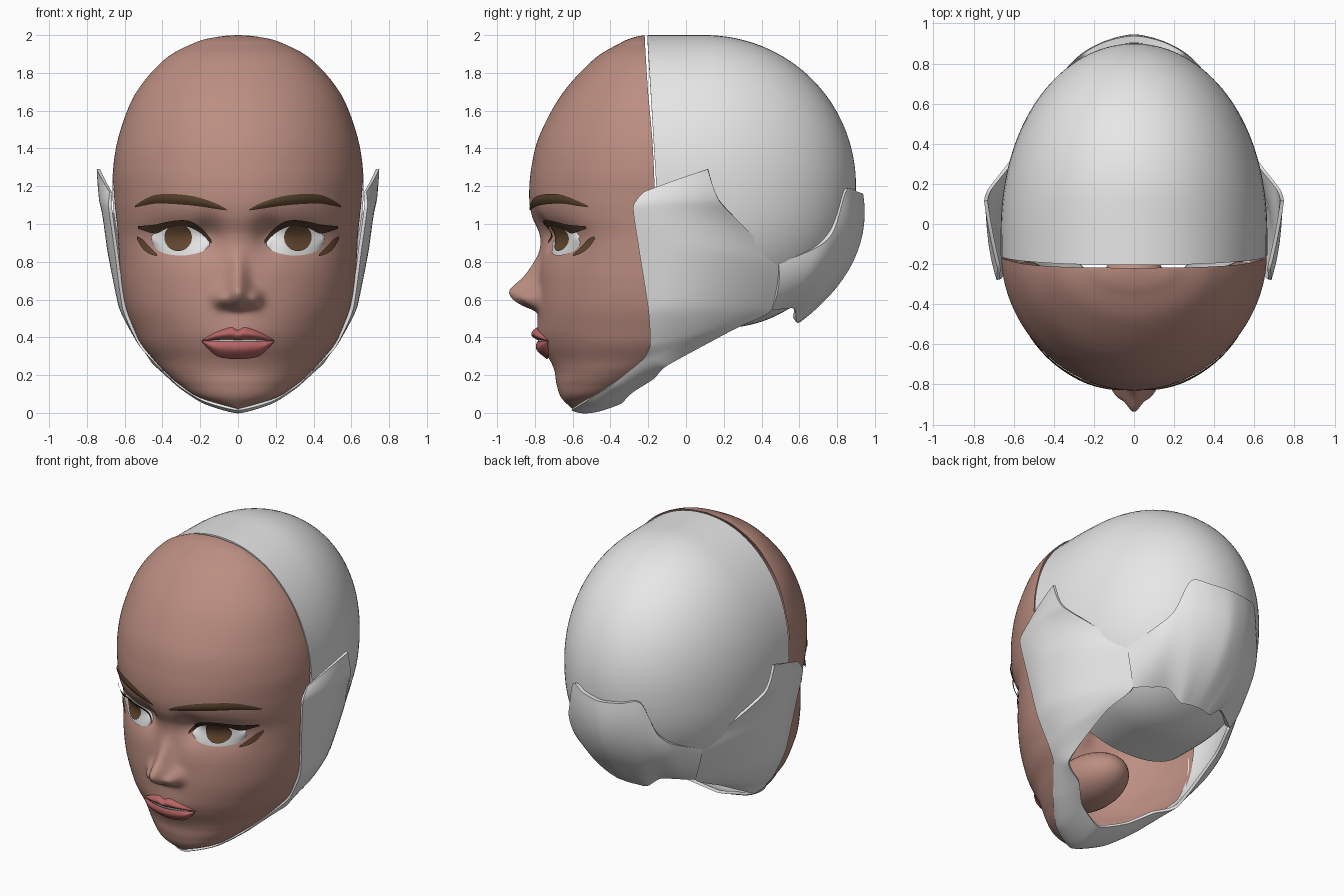
import bpy, bmesh
from math import sin, cos, pi, exp, radians, copysign
from mathutils import Vector

if "Cube" in bpy.data.objects:
    bpy.data.objects.remove(bpy.data.objects["Cube"])


def material(name, *rgb):
    m = bpy.data.materials.new(name)
    m.use_nodes = True
    m.diffuse_color = (*rgb, 1)
    bsdf = next(n for n in m.node_tree.nodes if n.type == "BSDF_PRINCIPLED")
    bsdf.inputs["Base Color"].default_value = (*rgb, 1)
    return m


skin = material("skin", .50, .27, .22)
shell = material("white shell", .8, .8, .8)
eye_white = material("eye white", .85, .85, .85)
brown = material("iris brown", .13, .065, .03)
brow_brown = material("brow brown", .085, .048, .022)
dark = material("dark lash", .06, .033, .018)
lip = material("lip red", .48, .13, .13)


def smooth(points, steps, tension=1.0):
    """Curve through tuples of any length."""
    p = [Vector(q) for q in points]
    p = [p[0]] + p + [p[-1]]
    out = []
    for a, b, c, d in zip(p, p[1:], p[2:], p[3:]):
        m0, m1 = (c - a) * .5 * tension, (d - b) * .5 * tension
        for i in range(steps):
            t = i / steps
            out.append(b * (2*t**3 - 3*t*t + 1) + m0 * (t**3 - 2*t*t + t)
                       + c * (3*t*t - 2*t**3) + m1 * (t**3 - t*t))
    return out + [p[-1]]


def sheet(name, rows, mat, thick=0.0):
    """Surface from rows of points, facing away from the head centre."""
    bm = bmesh.new()
    grid = [[bm.verts.new(q) for q in row] for row in rows]
    for r, s in zip(grid, grid[1:]):
        for i in range(len(r) - 1):
            bm.faces.new((r[i], r[i + 1], s[i + 1], s[i]))
    bmesh.ops.remove_doubles(bm, verts=bm.verts, dist=.0004)
    bm.normal_update()
    middle = Vector((0, 0, 1))
    if sum(f.normal.dot(f.calc_center_median() - middle) * f.calc_area() for f in bm.faces) < 0:
        bmesh.ops.reverse_faces(bm, faces=bm.faces)
    me = bpy.data.meshes.new(name)
    bm.to_mesh(me)
    bm.free()
    me.materials.append(mat)
    ob = bpy.data.objects.new(name, me)
    bpy.context.scene.collection.objects.link(ob)
    bpy.ops.object.select_all(action="DESELECT")
    ob.select_set(True)
    bpy.context.view_layer.objects.active = ob
    if thick:
        mod = ob.modifiers.new("thickness", "SOLIDIFY")
        mod.thickness = thick
        mod.offset = -1
        bpy.ops.object.modifier_apply(modifier=mod.name)
    bpy.ops.object.shade_smooth_by_angle(angle=radians(40))


# Face outline by height: z, half width, side edge y, front y
face_rows = smooth([
    (2.0, 0, -.22, -.22), (1.987, .13, -.218, -.28), (1.957, .235, -.217, -.35),
    (1.87, .39, -.212, -.49), (1.69, .543, -.20, -.655), (1.47, .63, -.18, -.775),
    (1.29, .66, -.17, -.82), (1.14, .655, -.165, -.83), (1.04, .645, -.17, -.815),
    (.94, .635, -.17, -.775), (.84, .63, -.17, -.768), (.7, .62, -.17, -.78),
    (.56, .595, -.17, -.785), (.44, .55, -.17, -.775), (.36, .51, -.19, -.75),
    (.28, .445, -.23, -.715), (.22, .39, -.30, -.695), (.15, .31, -.39, -.685),
    (.08, .2, -.50, -.66), (.02, 0, -.60, -.60)], 13)
# Nose: z, height, half width
nose_rows = smooth([(.95, 0, .05), (.85, .012, .045), (.73, .075, .05), (.655, .148, .062),
                    (.61, .14, .07), (.57, .085, .07), (.535, .01, .06), (.5, 0, .06)], 8)


def lookup(table, z):
    for a, b in zip(table, table[1:]):
        if b[0] <= z <= a[0]:
            return a.lerp(b, (a[0] - z) / max(a[0] - b[0], 1e-6))
    return table[0] if z > table[0][0] else table[-1]


def bump(x, z, cx, cz, rx, rz):
    return exp(-((x - cx) / rx)**2 - ((z - cz) / rz)**2)


def features(x, z):
    """Sculpted offset along y of nose, nostrils, eye sockets and lips."""
    _, h, w = lookup(nose_rows, z)
    x = abs(x)
    return (-h * exp(-(x / w)**2) - .055 * bump(x, z, .09, .605, .04, .045)
            + .05 * bump(x, z, .32, .93, .16, .10)
            + .055 * bump(x, z, .16, .94, .075, .09)
            - .02 * bump(x, z, 0, .38, .16, .09))


def skin_y(x, z):
    _, w, side, front = lookup(face_rows, z)
    s = min(1, abs(x) / max(w, 1e-4))
    return side + (front - side) * (1 - s * s)**.54 + features(x, z)


N = 60
rows = []
for z, w, side, front in face_rows:
    row = []
    for i in range(-N, N + 1):
        u = i / N
        t = pi / 2 * u * (.6 + .4 * abs(u))
        x = w * sin(t)
        c = max(0, cos(t))
        row.append((x, side + (front - side) * c**1.08 + features(x, z) * c**.3
                    if abs(i) < N else side, z))
    rows.append(row)
sheet("face_mask", rows, skin)


def strip(name, pts, mat, offset, bulge=0.0, sign=1):
    """Patch lying on the face, from tuples of x, low z, high z."""
    rows = []
    for x, lo, hi in smooth(pts, 7):
        row = []
        for j in range(11):
            z = lo + (hi - lo) * j / 10
            puff = bulge * sin(pi * j / 10) * min(1, (hi - lo) / .05)
            row.append((sign * x, skin_y(x, z) - offset - puff, z))
        rows.append(row)
    sheet(name, rows, mat)


# Eyes, lashes and brows
iris = [(.317 - .073 * cos(pi * k / 12), .93 - .073 * sin(pi * k / 12), .93 + .068 * sin(pi * k / 12))
        for k in range(13)]
for side, s in (("left", 1), ("right", -1)):
    strip(side + "_eye", [(.15, .885, .905), (.19, .855, .955), (.25, .838, .99), (.31, .833, .998),
                          (.38, .842, .985), (.43, .865, .96), (.457, .905, .935)],
          eye_white, .007, .016, s)
    strip(side + "_iris", iris, brown, .026, 0, s)
    strip(side + "_upper_lash", [(.14, .895, .915), (.19, .945, .975), (.25, .98, 1.013),
                                 (.31, .99, 1.02), (.38, .975, 1.01), (.44, .95, .997),
                                 (.53, .975, .988)], dark, .034, 0, s)
    strip(side + "_lower_lash", [(.43, .83, .842), (.47, .843, .88), (.505, .87, .918),
                                 (.535, .92, .935)], brown, .014, 0, s)
    strip(side + "_brow", [(.06, 1.072, 1.078), (.12, 1.08, 1.11), (.22, 1.095, 1.143),
                           (.33, 1.105, 1.158), (.43, 1.108, 1.155), (.50, 1.097, 1.128),
                           (.545, 1.088, 1.097)], brow_brown, .008, .008, s)


def mirrored(half):
    return half + [(-q[0], *q[1:]) for q in reversed(half[:-1])]


# Mouth
strip("upper_lip", mirrored([(-.19, .378, .385), (-.12, .386, .425), (-.04, .388, .452),
                             (0, .385, .438)]), lip, .006, .026)
strip("lower_lip", mirrored([(-.19, .374, .382), (-.12, .305, .379), (-.05, .287, .378),
                             (0, .285, .377)]), lip, .012, .024)
strip("teeth", mirrored([(-.15, .374, .388), (0, .37, .395)]), eye_white, .005)
pocket = [[(.2 * sin(a) * cos(b), -.43 + .3 * sin(a) * sin(b), .4 + .16 * cos(a))
           for b in [2 * pi * j / 32 for j in range(33)]] for a in [pi * i / 16 for i in range(17)]]
sheet("mouth_pocket", pocket, skin)

# Cranium: rings from the open front edge to the rear pole
rows = []
for i in range(41):
    f = sin(pi / 2 * i / 40)
    y = -.205 + 1.105 * f
    sx = max(0, 1 - max(0, y + .1)**2.15)**.5
    sz = max(0, 1 - (max(0, y - .1) / .8)**2)**.5
    row = []
    for j in range(81):
        c, s = cos(2 * pi * j / 80), sin(2 * pi * j / 80)
        p, rz = (2 / 2.08, .8) if s > 0 else (2 / 2.25, .75)
        z = 1.2 + copysign(abs(s)**p, s) * rz * sz
        slant = .06 * (2 - z) + .06 * max(0, 1.1 - z)
        row.append((copysign(abs(c)**p, c) * .665 * sx, y + (1 - f) * slant, z))
    rows.append(row)
sheet("cranium", rows, shell, .015)


def panel(name, sections, thick, steps, tension):
    """Plate lofted over sections of three points, mirrored across x."""
    half = [tuple(c for q in sec for c in q) for sec in sections]
    full = half + [tuple(-c if k % 3 == 0 else c for k, c in enumerate(q))
                   for q in reversed(half[:-1])]
    rows = []
    for q in smooth(full, steps, tension):
        a, b, c = Vector(q[0:3]), Vector(q[3:6]), Vector(q[6:9])
        rows.append([a * (1 - v) * (1 - 2 * v) + b * 4 * v * (1 - v) + c * v * (2 * v - 1)
                     for v in [k / 14 for k in range(15)]])
    sheet(name, rows, shell, thick)


# Side guards joined by the jaw band: front edge, middle, back edge
panel("side_and_jaw_guard", [
    ((.68, -.225, 1.17), (.72, -.05, 1.235), (.748, .115, 1.29)),
    ((.685, -.28, 1.09), (.73, -.05, 1.11), (.72, .185, 1.11)),
    ((.655, -.25, .87), (.675, .10, .86), (.47, .49, .79)),
    ((.61, -.20, .55), (.60, .10, .56), (.39, .455, .545)),
    ((.525, -.19, .36), (.53, .05, .41), (.44, .26, .445)),
    ((.455, -.23, .28), (.46, -.16, .27), (.44, -.10, .25)),
    ((.315, -.40, .143), (.32, -.30, .145), (.30, -.17, .18)),
    ((.18, -.53, .06), (.185, -.42, .055), (.18, -.28, .11)),
    ((0, -.605, .014), (0, -.50, 0), (0, -.34, .05))], .018, 8, .6)

# Rear guard: top edge, middle, bottom edge
panel("rear_guard", [
    ((.47, .49, .79), (.445, .49, .67), (.39, .455, .545)),
    ((.39, .70, .88), (.37, .635, .70), (.30, .52, .55)),
    ((.33, .785, .97), (.31, .72, .74), (.21, .575, .55)),
    ((.255, .85, 1.18), (.22, .81, .79), (.12, .585, .48)),
    ((.14, .91, 1.17), (.11, .86, .80), (.06, .60, .48)),
    ((0, .938, 1.16), (0, .885, .80), (0, .605, .48))], .035, 6, .85)
